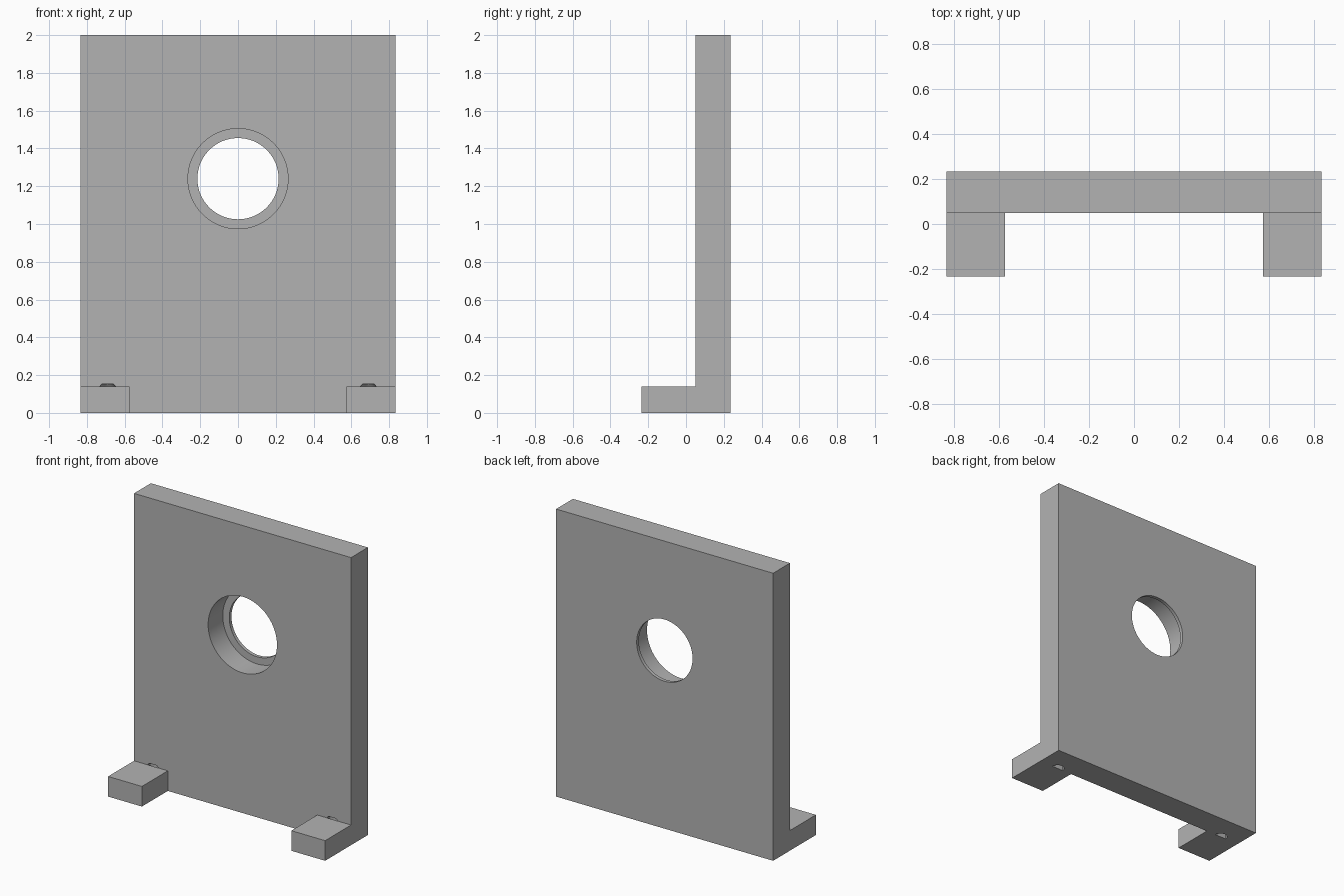
import bpy
import math

if "Cube" in bpy.data.objects:
    bpy.data.objects.remove(bpy.data.objects["Cube"], do_unlink=True)

GREY = (0.45, 0.45, 0.45, 1.0)
HALF_W, FRONT, BACK, HEIGHT = 0.835, 0.05, 0.235, 2.0
FOOT_FRONT, FOOT_INNER, FOOT_TOP = -0.235, 0.575, 0.14
HOLE_Z = 1.24

grey = bpy.data.materials.new("plain grey")
grey.use_nodes = True
grey.diffuse_color = GREY
grey.node_tree.nodes["Principled BSDF"].inputs["Base Color"].default_value = GREY


def box(name, low, high):
    """Box spanning two opposite corners."""
    centre = [(a + b) / 2 for a, b in zip(low, high)]
    bpy.ops.mesh.primitive_cube_add(size=1, location=centre)
    obj = bpy.context.object
    obj.name = name
    obj.scale = [b - a for a, b in zip(low, high)]
    bpy.ops.object.transform_apply(location=False, rotation=False, scale=True)
    obj.data.materials.append(grey)
    return obj


def cut(target, cutter):
    """Subtract the cutter from the target and discard it."""
    cutter.data.materials.append(grey)
    cutter.hide_render = True
    mod = target.modifiers.new("cut", "BOOLEAN")
    mod.operation, mod.solver, mod.object = "DIFFERENCE", "EXACT", cutter
    bpy.context.view_layer.objects.active = target
    bpy.ops.object.modifier_apply(modifier=mod.name)
    bpy.data.objects.remove(cutter, do_unlink=True)


def bore(target, radius, y0, y1):
    """Round hole along y."""
    bpy.ops.mesh.primitive_cylinder_add(
        vertices=96, radius=radius, depth=y1 - y0,
        location=(0, (y0 + y1) / 2, HOLE_Z), rotation=(math.pi / 2, 0, 0))
    cut(target, bpy.context.object)


def drill(target, x, r0, r1, z0, z1):
    """Vertical blind hole section at the plate's front face."""
    bpy.ops.mesh.primitive_cone_add(
        vertices=32, radius1=r0, radius2=r1, depth=z1 - z0,
        location=(x, FRONT, (z0 + z1) / 2))
    cut(target, bpy.context.object)


# Upright plate with a stepped round opening
plate = box("upright_plate", (-HALF_W, FRONT, 0), (HALF_W, BACK, HEIGHT))
bore(plate, 0.265, FRONT - 0.1, BACK - 0.024)
bore(plate, 0.215, FRONT - 0.1, BACK + 0.1)

# Screw holes under the plate, with tapered tips, and the two feet
for side, label in ((-1, "right"), (1, "left")):
    drill(plate, side * 0.69, 0.043, 0.043, -0.05, FOOT_TOP)
    drill(plate, side * 0.69, 0.043, 0.03, FOOT_TOP - 0.001, 0.154)
    xs = sorted((side * FOOT_INNER, side * HALF_W))
    box(label + "_foot", (xs[0], FOOT_FRONT, 0), (xs[1], FRONT, FOOT_TOP))

# Smooth the hole walls while keeping the rims sharp
bpy.ops.object.select_all(action="DESELECT")
plate.select_set(True)
bpy.context.view_layer.objects.active = plate
bpy.ops.object.shade_smooth_by_angle(angle=math.radians(30))
